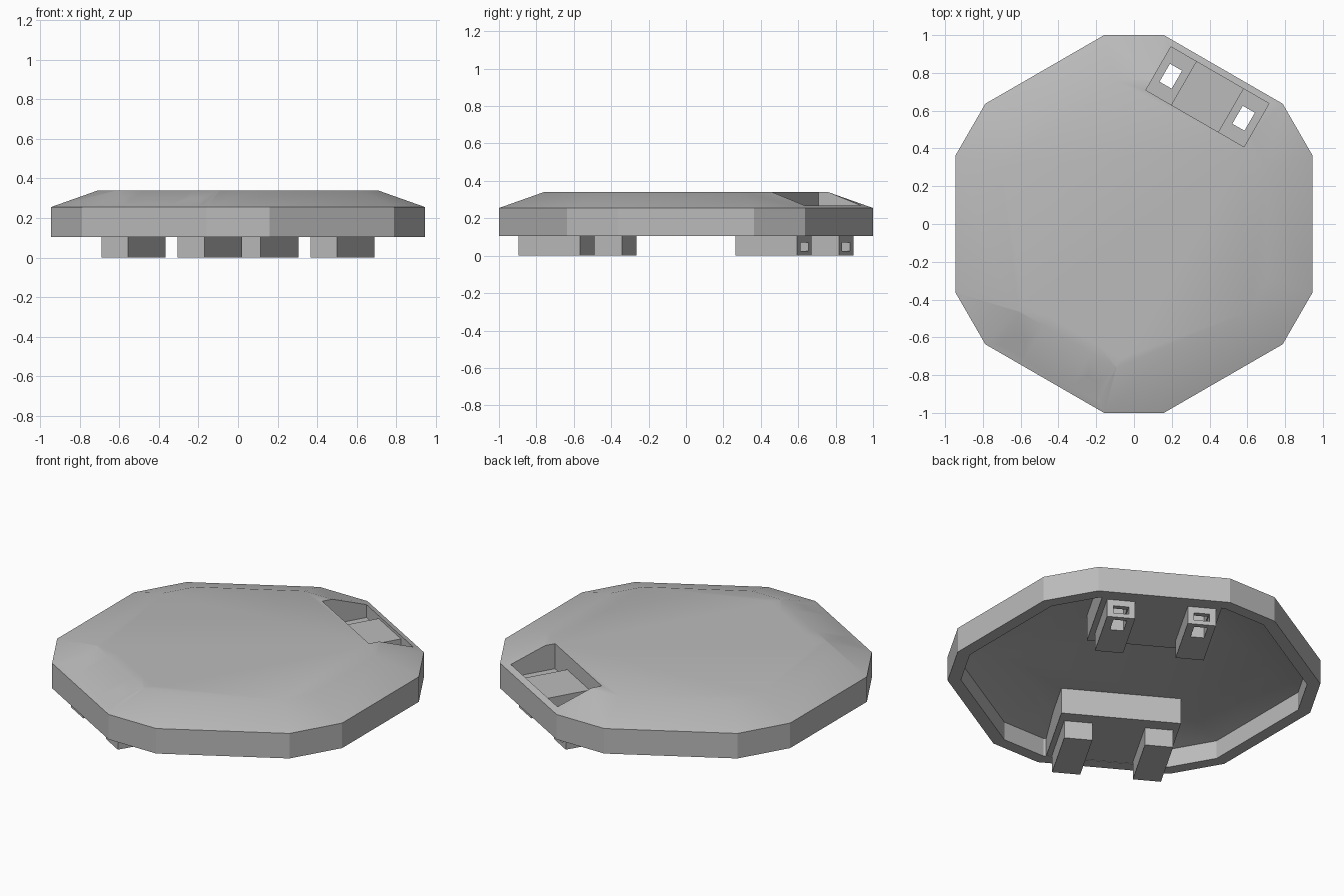
import bpy, bmesh, math
from mathutils import Matrix, Vector

if "Cube" in bpy.data.objects:
    bpy.data.objects.remove(bpy.data.objects["Cube"])

grey = bpy.data.materials.new("plain_grey")
grey.use_nodes = True
COLOUR = (0.5, 0.5, 0.5, 1)
grey.diffuse_color = COLOUR
grey.node_tree.nodes["Principled BSDF"].inputs["Base Color"].default_value = COLOUR


def add_object(name, bm):
    bmesh.ops.recalc_face_normals(bm, faces=bm.faces)
    mesh = bpy.data.meshes.new(name)
    bm.to_mesh(mesh)
    bm.free()
    mesh.materials.append(grey)
    obj = bpy.data.objects.new(name, mesh)
    bpy.context.collection.objects.link(obj)
    return obj


def block(name, angle, u, d, z):
    """Box spanning u along the rim, d outward and z up, on the side at angle."""
    bm = bmesh.new()
    bmesh.ops.create_cube(bm, size=1)
    size = [b - a for a, b in (d, u, z)]
    mid = [(a + b) / 2 for a, b in (d, u, z)]
    bm.transform(Matrix.Rotation(angle, 4, "Z") @ Matrix.Translation(mid)
                 @ Matrix.Diagonal(size + [1]))
    return add_object(name, bm)


def combine(target, tool, operation):
    mod = target.modifiers.new("join", "BOOLEAN")
    mod.object, mod.operation, mod.solver = tool, operation, "EXACT"
    with bpy.context.temp_override(object=target, active_object=target):
        bpy.ops.object.modifier_apply(modifier=mod.name)
    bpy.data.objects.remove(tool)


def ring(bm, inset, z):
    """Twelve-sided outline with alternating side distances, moved inward."""
    verts = []
    for k in range(12):
        a, b = math.radians(30 * k), math.radians(30 * k + 30)
        p, q = (0.945 - inset, 1 - inset) if k % 2 == 0 else (1 - inset, 0.945 - inset)
        s = math.sin(b - a)
        verts.append(bm.verts.new(((p * math.sin(b) - q * math.sin(a)) / s,
                                   (q * math.cos(a) - p * math.cos(b)) / s, z)))
    return verts


# Hollow cover: ceiling, inner wall, rim, outer wall, slope, top
bm = bmesh.new()
rings = [ring(bm, i, z) for i, z in ((0.27, 0.262), (0.07, 0.215), (0.07, 0.105),
                                     (0, 0.105), (0, 0.255), (0.24, 0.34))]
for lower, upper in zip(rings, rings[1:]):
    for k in range(12):
        n = (k + 1) % 12
        bm.faces.new((lower[k], lower[n], upper[n], upper[k]))
bm.faces.new(rings[0])
bm.faces.new(rings[-1])
cover = add_object("cover", bm)
parts = [cover]

# Two opposite latch housings, each with a stepped pocket and two legs
for side, degrees in (("back", 60), ("front", 240)):
    angle = math.radians(degrees)
    combine(cover, block("housing", angle, (-0.33, 0.33), (0.4, 0.89), (0.107, 0.268)), "UNION")
    combine(cover, block("pocket", angle, (-0.3, 0.3), (0.645, 0.91), (0.25, 0.5)), "DIFFERENCE")
    for s, label in ((-1, "right"), (1, "left")):
        c = 0.2225 * s
        wide = (c - 0.0775, c + 0.0775)
        hole = (c - 0.037, c + 0.037)
        slot = (c - 0.043, c + 0.043)
        combine(cover, block("pocket_end", angle, wide, (0.645, 0.91), (0.19, 0.5)), "DIFFERENCE")
        combine(cover, block("hole", angle, hole, (0.72, 0.83), (-0.1, 0.3)), "DIFFERENCE")
        leg = block(f"{side}_{label}_leg", angle, wide, (0.48, 0.86), (0, 0.107))
        combine(leg, block("hole", angle, hole, (0.72, 0.83), (-0.1, 0.3)), "DIFFERENCE")
        combine(leg, block("slot", angle, slot, (0.775, 1), (0.025, 0.07)), "DIFFERENCE")
        parts.append(leg)

# Soft shading on the gentle slope, crisp edges elsewhere
bpy.ops.object.select_all(action="DESELECT")
for part in parts:
    part.select_set(True)
bpy.context.view_layer.objects.active = cover
bpy.ops.object.shade_smooth_by_angle(angle=math.radians(28))
